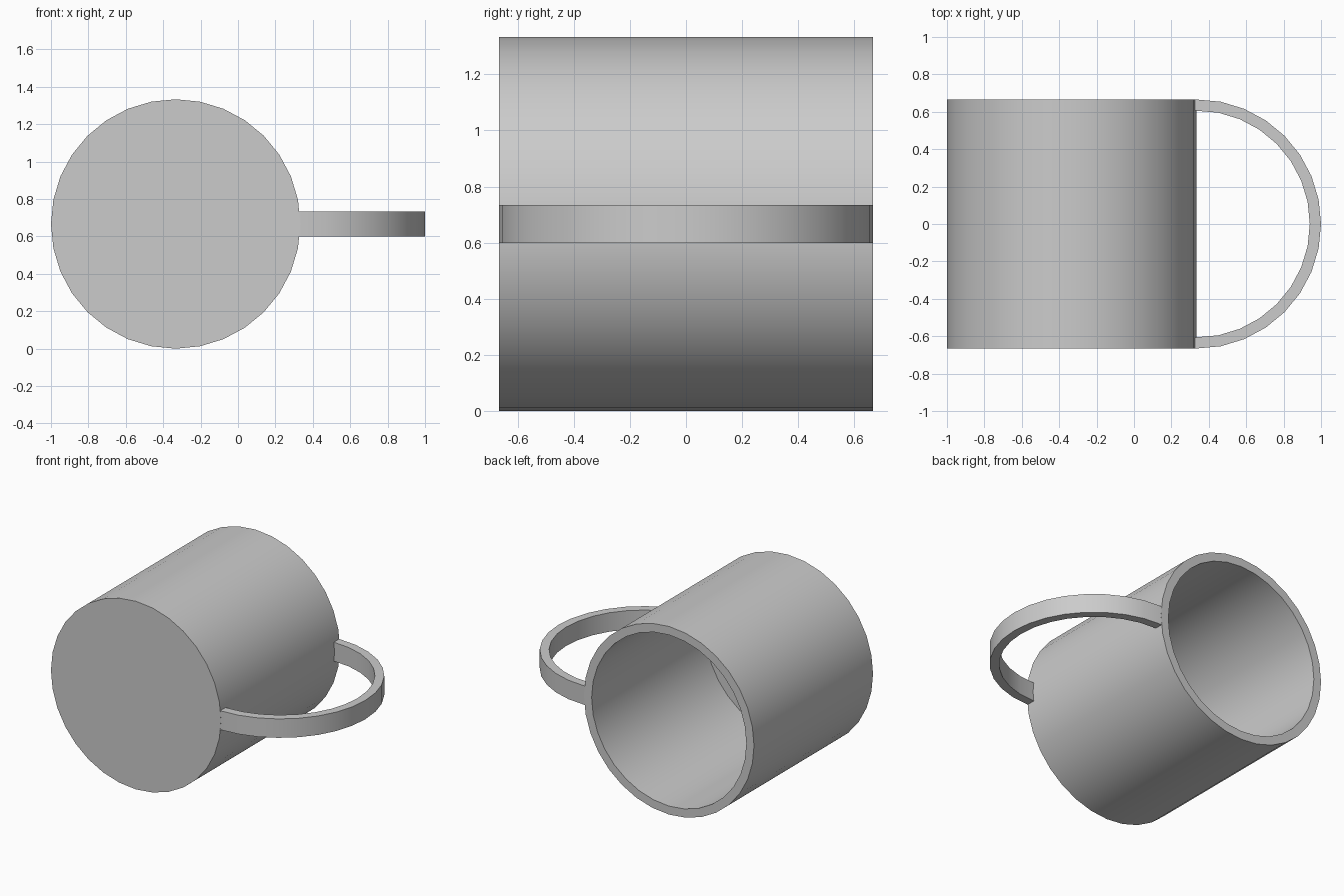
import bpy
import bmesh
from math import pi
from mathutils import Vector

cube = bpy.data.objects.get("Cube")
if cube:
    bpy.data.objects.remove(cube, do_unlink=True)

R = 2 / 3             # outer radius, half length and handle radius
WALL = 0.06
INNER = R - WALL
SIDES = 32
HANDLE_HALF = 0.067   # half of the handle strip's width
OVERLAP = 0.012       # how far the handle ends sink into the wall

grey = bpy.data.materials.new("grey")
grey.use_nodes = True
colour = (0.6, 0.6, 0.6, 1)
grey.diffuse_color = colour
grey.node_tree.nodes["Principled BSDF"].inputs["Base Color"].default_value = colour


def finish(name, bm, location):
    """Turn a bmesh into a smooth object with crisp corners."""
    bmesh.ops.remove_doubles(bm, verts=bm.verts, dist=1e-4)
    bmesh.ops.recalc_face_normals(bm, faces=bm.faces)
    mesh = bpy.data.meshes.new(name)
    bm.to_mesh(mesh)
    bm.free()
    mesh.materials.append(grey)
    obj = bpy.data.objects.new(name, mesh)
    bpy.context.collection.objects.link(obj)
    obj.location = location
    bpy.ops.object.select_all(action="DESELECT")
    obj.select_set(True)
    bpy.context.view_layer.objects.active = obj
    bpy.ops.object.shade_smooth_by_angle(angle=pi / 6)


# Cup body lying on its side: closed at the front, open at the back
bm = bmesh.new()
profile = [(0, -R), (R, -R), (R, R), (INNER, R), (INNER, -INNER), (0, -INNER)]
verts = [bm.verts.new((r, y, 0)) for r, y in profile]
edges = [bm.edges.new(pair) for pair in zip(verts, verts[1:])]
bmesh.ops.spin(bm, geom=verts + edges, cent=(0, 0, 0), axis=(0, 1, 0),
               angle=2 * pi, steps=SIDES)
finish("cup_body", bm, (R - 1, 0, R))

# Handle: flat strip swept through a half circle
bm = bmesh.new()
corners = [(-R, -HANDLE_HALF), (-INNER, -HANDLE_HALF),
           (-INNER, HANDLE_HALF), (-R, HANDLE_HALF)]
section = bm.faces.new([bm.verts.new((0, y, z)) for y, z in corners])
bmesh.ops.spin(bm, geom=[section], cent=(0, 0, 0), axis=(0, 0, 1),
               angle=pi, steps=SIDES // 2)
for v in bm.verts:
    if abs(v.co.x) < 1e-4:
        v.co += Vector((-OVERLAP, 0, 0))
finish("handle", bm, (1 - R, 0, R))
